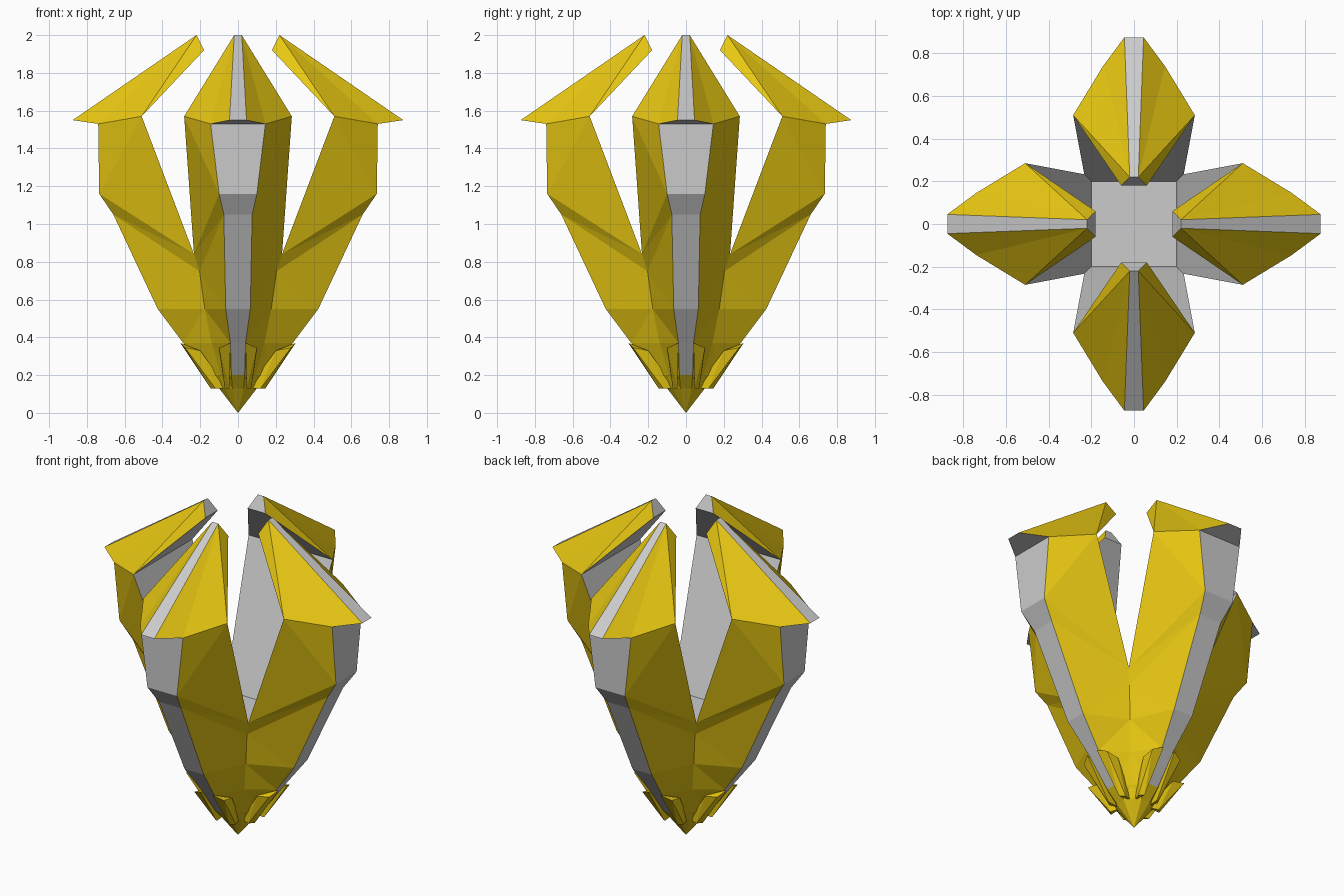
import bpy, bmesh
from math import pi
from mathutils import Matrix, Vector

if "Cube" in bpy.data.objects:
    bpy.data.objects.remove(bpy.data.objects["Cube"])

gold = bpy.data.materials.new("gold")
gold.diffuse_color = (0.8, 0.57, 0.006, 1)
gold.use_nodes = True
gold.node_tree.nodes["Principled BSDF"].inputs["Base Color"].default_value = gold.diffuse_color
grey = bpy.data.materials.new("grey")
grey.diffuse_color = (0.8, 0.8, 0.8, 1)
grey.use_nodes = True
grey.node_tree.nodes["Principled BSDF"].inputs["Base Color"].default_value = grey.diffuse_color
GREY, GOLD = 0, 1


def finish(bm, name):
    bmesh.ops.remove_doubles(bm, verts=bm.verts, dist=0.0008)
    bmesh.ops.recalc_face_normals(bm, faces=bm.faces)
    me = bpy.data.meshes.new(name)
    bm.to_mesh(me)
    bm.free()
    me.materials.append(grey)
    me.materials.append(gold)
    ob = bpy.data.objects.new(name, me)
    bpy.context.collection.objects.link(ob)
    return ob


def mir(p):
    return (p[0], -p[1], p[2])


def face(bm, pts, mat, rot):
    f = bm.faces.new([bm.verts.new(rot @ Vector(p)) for p in pts])
    f.material_index = mat


def both(bm, pts, mat, rot):
    face(bm, pts, mat, rot)
    face(bm, [mir(p) for p in pts], mat, rot)


def bridge(bm, a, b, mat, rot):
    # quad across the petal's centre plane
    face(bm, [a, mir(a), mir(b), b], mat, rot)


# petal profile: keel edge (outside) paired with valley edge (between petals)
keel = [(0.10, 0.03, 0.13), (0.165, 0.035, 0.20), (0.29, 0.04, 0.37), (0.425, 0.065, 0.55),
        (0.66, 0.075, 1.05), (0.735, 0.10, 1.16), (0.74, 0.145, 1.53)]
valley = [(0.07, 0.07, 0.13), (0.092, 0.092, 0.20), (0.14, 0.14, 0.37), (0.176, 0.176, 0.55),
          (0.204, 0.204, 0.75), (0.233, 0.233, 0.84), (0.51, 0.285, 1.57)]
floor = (0.2, 0.2, 0.75)
crotch, shoulder = valley[-2], valley[-1]
heel, ridge, lip = (0.875, 0.045, 1.55), (0.22, 0.02, 2.0), (0.18, 0.06, 1.92)
tip = (0, 0, 0)

bm = bmesh.new()
for q in range(4):
    r = Matrix.Rotation(q * pi / 2, 3, 'Z')
    # gold flanks and grey keel strip
    for i in range(len(keel) - 1):
        k0, k1, v0, v1 = keel[i], keel[i + 1], valley[i], valley[i + 1]
        both(bm, [k0, k1, v1], GOLD, r)
        both(bm, [k0, v1, v0], GOLD, r)
        bridge(bm, k0, k1, GOLD if i == 0 else GREY, r)
    # bottom point
    both(bm, [keel[0], valley[0], tip], GOLD, r)
    face(bm, [keel[0], mir(keel[0]), tip], GOLD, r)
    # hooked top
    bridge(bm, keel[-1], heel, GREY, r)
    bridge(bm, heel, ridge, GREY, r)
    bridge(bm, ridge, lip, GREY, r)
    bridge(bm, lip, shoulder, GREY, r)
    both(bm, [keel[-1], heel, ridge], GOLD, r)
    both(bm, [keel[-1], ridge, shoulder], GOLD, r)
    both(bm, [shoulder, ridge, lip], GOLD, r)
    # inner wall
    bridge(bm, shoulder, crotch, GREY, r)
    bridge(bm, crotch, floor, GREY, r)
# cavity floor
face(bm, [(x * 0.2, y * 0.2, 0.75) for x, y in ((1, 1), (-1, 1), (-1, -1), (1, -1))],
     GREY, Matrix.Identity(3))
finish(bm, "petal_shell")

# pairs of prongs clasping the foot of each keel
prong = [(0.305, 0.04, 0.37), (0.28, 0.10, 0.345), (0.145, 0.045, 0.13), (0.12, 0.07, 0.13),
         (0.055, 0.05, 0.13), (0.20, 0.10, 0.33), (0.20, 0.04, 0.33)]
for q in range(4):
    r = Matrix.Rotation(q * pi / 2, 3, 'Z')
    for s, side in ((1, "left"), (-1, "right")):
        bm = bmesh.new()
        vs = [bm.verts.new(r @ Vector((x, y * s, z))) for x, y, z in prong]
        bmesh.ops.convex_hull(bm, input=vs)
        for f in bm.faces:
            f.material_index = GOLD
        finish(bm, f"prong_{side}_{q + 1}")
